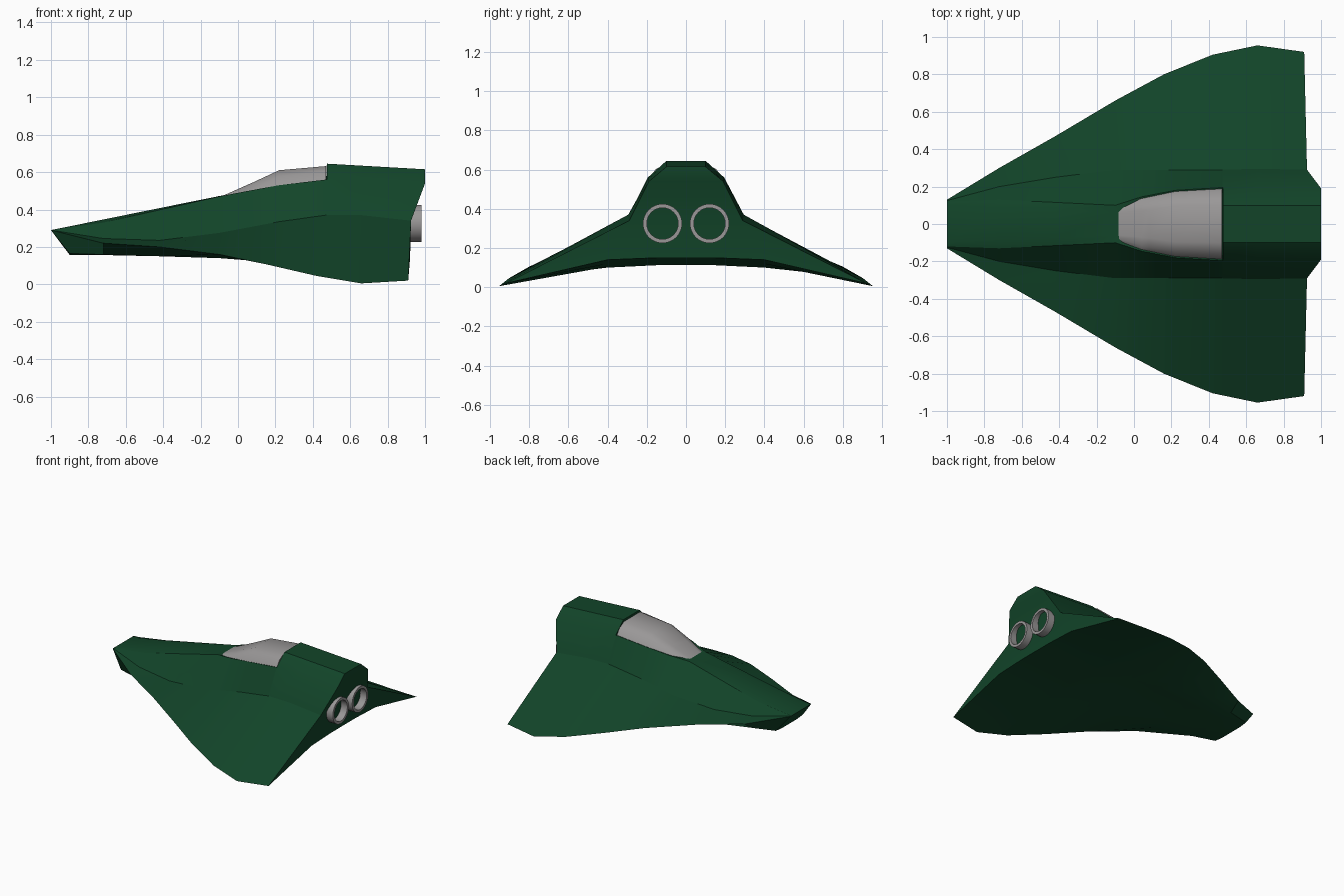
import bpy, bmesh, math
from mathutils import Matrix

cube = bpy.data.objects.get("Cube")
if cube:
    bpy.data.objects.remove(cube)


def make_material(name, rgb):
    mat = bpy.data.materials.new(name)
    mat.use_nodes = True
    mat.diffuse_color = (*rgb, 1)
    mat.node_tree.nodes["Principled BSDF"].inputs["Base Color"].default_value = (*rgb, 1)
    return mat


green = make_material("hull green", (0.006, 0.058, 0.022))
grey = make_material("metal grey", (0.32, 0.31, 0.31))


def finish(name, bm, mat, angle):
    """Turn the bmesh into a shaded object."""
    bmesh.ops.recalc_face_normals(bm, faces=bm.faces)
    mesh = bpy.data.meshes.new(name)
    bm.to_mesh(mesh)
    bm.free()
    mesh.materials.append(mat)
    obj = bpy.data.objects.new(name, mesh)
    bpy.context.collection.objects.link(obj)
    bpy.ops.object.select_all(action='DESELECT')
    obj.select_set(True)
    bpy.context.view_layer.objects.active = obj
    bpy.ops.object.shade_smooth_by_angle(angle=math.radians(angle))
    return obj


def sample(rail, x):
    """Point on a rail at x, held at the rail's own ends."""
    x = min(max(x, rail[0][0]), rail[-1][0])
    for a, b in zip(rail, rail[1:]):
        if x <= b[0]:
            t = (x - a[0]) / (b[0] - a[0])
            return [p + (q - p) * t for p, q in zip(a, b)]


def loft(name, rails, stations, mat, angle, split):
    """Skin mirrored rails; end caps use strips above the split rail."""
    bm = bmesh.new()
    rings = []
    for x in stations:
        pts = [sample(rail, x) for rail in rails]
        left = [bm.verts.new(p) for p in pts]
        right = [bm.verts.new((p[0], -p[1], p[2])) for p in pts]
        rings.append(left + right[::-1])
    n = len(rings[0])
    for a, b in zip(rings, rings[1:]):
        for i in range(n):
            j = (i + 1) % n
            bm.faces.new((a[i], a[j], b[j], b[i]))
    for ring in (rings[0], rings[-1]):
        for i in range(split):
            bm.faces.new((ring[i], ring[i + 1], ring[n - 2 - i], ring[n - 1 - i]))
        bm.faces.new(ring[split:n - split])
    bmesh.ops.remove_doubles(bm, verts=bm.verts, dist=0.0005)
    bmesh.ops.dissolve_degenerate(bm, edges=bm.edges, dist=0.0005)
    bmesh.ops.triangulate(bm, faces=[f for f in bm.faces if len(f.verts) > 4])
    return finish(name, bm, mat, angle)


# Hull rails, from the spine round to the belly
spine = [(-1, .1, .29), (-.1, .06, .472), (.04, .1, .48), (.47, .1, .54),
         (.475, .1, .645), (1, .1, .615)]
shoulder = [(-1, .12, .29), (-.72, .13, .33), (-.1, .1, .47), (.04, .145, .497),
            (.22, .18, .53), (.47, .195, .56), (1, .19, .54)]
wing_root = [(-1, .125, .29), (-.72, .2, .245), (-.42, .25, .235), (-.1, .29, .275),
             (.22, .29, .335), (.47, .29, .37), (.66, .295, .37), (.925, .29, .34)]
wing_edge = [(-1, .13, .29), (-.72, .3, .22), (-.42, .47, .2), (-.1, .66, .16),
             (.16, .8, .105), (.42, .905, .045), (.66, .955, .005), (.91, .92, .02)]
belly_outer = [(-.9, .17, .165), (-.1, .38, .14), (.42, .4, .1), (.92, .4, .14)]
belly_inner = [(-.9, .1, .157), (-.1, .16, .155), (.42, .15, .112), (.92, .15, .15)]
loft("hull", [spine, shoulder, wing_root, wing_edge, belly_outer, belly_inner],
     [-1, -.72, -.42, -.1, .04, .16, .22, .42, .47, .475, .66, 1], green, 30, 2)

# Canopy, resting on the sill behind the nose
roof = [(-.085, .06, .472), (.08, .075, .545), (.22, .095, .61), (.47, .1, .632)]
haunch = [(-.085, .08, .47), (.08, .125, .53), (.22, .145, .578), (.47, .155, .602)]
sill = [(-.085, .09, .465), (.04, .136, .495), (.22, .174, .528), (.47, .188, .558)]
loft("canopy", [roof, haunch, sill], [-.085, .04, .08, .22, .47], grey, 50, 0)


# Engine nozzles: open rings set into the tail
def nozzle(name, y):
    bm = bmesh.new()
    profile = [(.1, .9), (.1, .98), (.08, .98), (.08, .9)]
    verts = [bm.verts.new((x, r, 0)) for r, x in profile]
    edges = [bm.edges.new((verts[i], verts[(i + 1) % 4])) for i in range(4)]
    bmesh.ops.spin(bm, geom=verts + edges, cent=(0, 0, 0), axis=(1, 0, 0),
                   angle=math.tau, steps=32)
    bmesh.ops.remove_doubles(bm, verts=bm.verts, dist=0.0005)
    bmesh.ops.transform(bm, matrix=Matrix.Translation((0, y, .325)), verts=bm.verts)
    finish(name, bm, grey, 30)


for side, y in (("left", -.12), ("right", .12)):
    nozzle("engine_nozzle_" + side, y)
